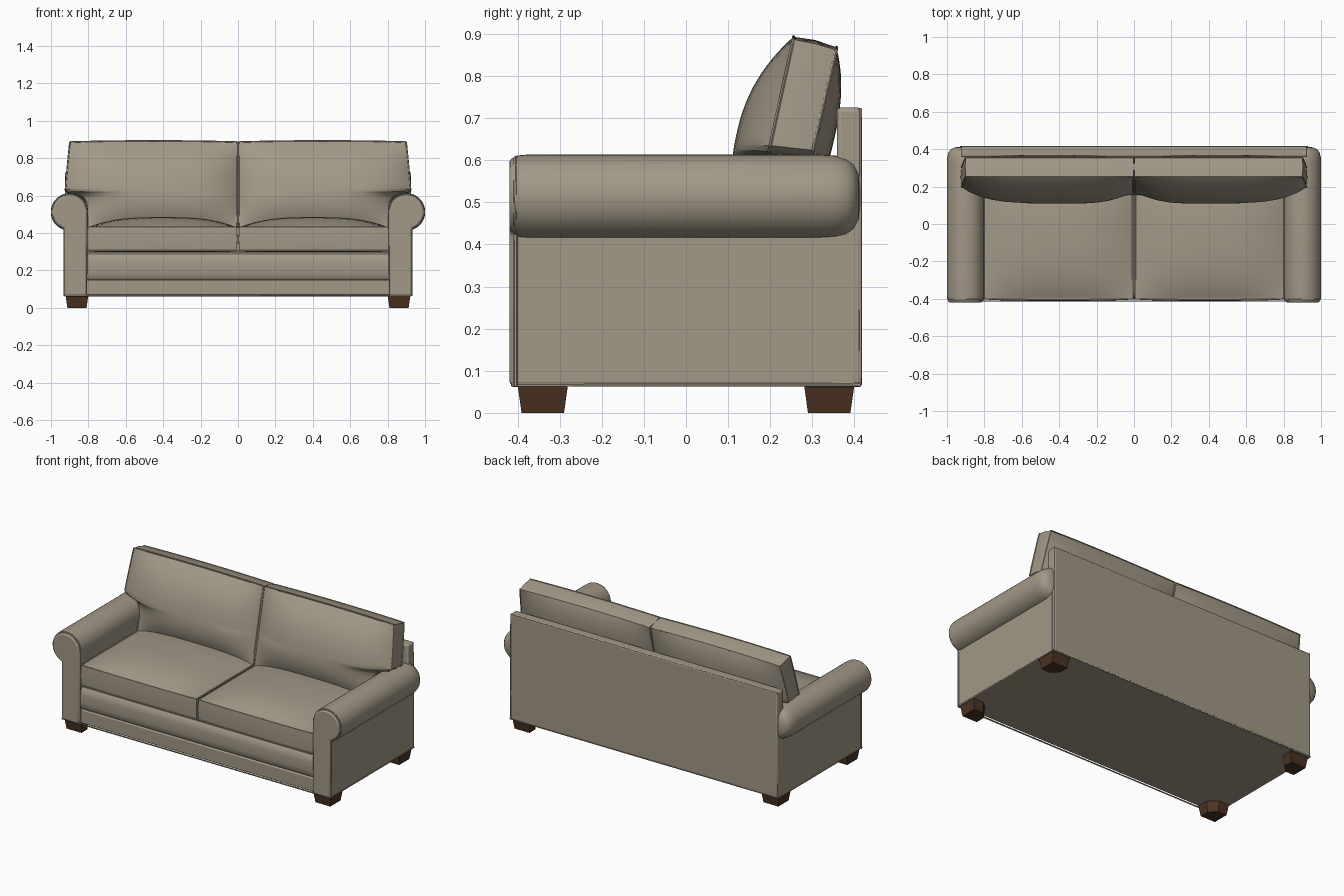
import bpy, bmesh, math
from mathutils import Vector

if "Cube" in bpy.data.objects:
    bpy.data.objects.remove(bpy.data.objects["Cube"])


def material(name, rgb):
    m = bpy.data.materials.new(name)
    m.diffuse_color = (*rgb, 1)
    m.use_nodes = True
    m.node_tree.nodes["Principled BSDF"].inputs["Base Color"].default_value = m.diffuse_color
    return m


FABRIC = material("taupe fabric", (0.36, 0.315, 0.24))
WOOD = material("dark brown wood", (0.07, 0.033, 0.016))


def finish(name, bm, mat=FABRIC, mirror=(), bevel=0):
    bmesh.ops.recalc_face_normals(bm, faces=bm.faces)
    me = bpy.data.meshes.new(name)
    bm.to_mesh(me)
    bm.free()
    ob = bpy.data.objects.new(name, me)
    bpy.context.collection.objects.link(ob)
    me.materials.append(mat)
    if bevel:
        b = ob.modifiers.new("bevel", 'BEVEL')
        b.width, b.segments, b.limit_method = bevel, 3, 'ANGLE'
    if mirror:
        m = ob.modifiers.new("mirror", 'MIRROR')
        m.use_axis = ['x' in mirror, 'y' in mirror, False]
    return ob


def loft(name, rings, **kw):
    """Skin a series of equal closed rings and cap both ends."""
    bm = bmesh.new()
    rs = [[bm.verts.new(p) for p in r] for r in rings]
    n = len(rs[0])
    for a, b in zip(rs, rs[1:]):
        for i in range(n):
            bm.faces.new((a[i], a[(i + 1) % n], b[(i + 1) % n], b[i]))
    bm.faces.new(rs[0])
    bm.faces.new(rs[-1])
    return finish(name, bm, **kw)


def box(name, x0, x1, y0, y1, z0, z1, **kw):
    ring = [(x0, y0), (x1, y0), (x1, y1), (x0, y1)]
    return loft(name, [[(x, y, z) for x, y in ring] for z in (z0, z1)], **kw)


def piping(name, pts, mirror=(), r=0.005):
    """Thin closed cord sewn along a seam."""
    pts = [Vector(p) for p in pts]
    n = len(pts)
    rings = []
    for i, p in enumerate(pts):
        t1, t0 = (pts[(i + 1) % n] - p).normalized(), (p - pts[i - 1]).normalized()
        t = (t0 + t1).normalized()
        side = t.cross(Vector((0.31, 0.47, 0.83))).normalized()
        up = t.cross(side)
        rings.append([p + r * (math.cos(a) * side + math.sin(a) * up)
                      for a in (k * math.pi / 3 for k in range(6))])
    bm = bmesh.new()
    rs = [[bm.verts.new(q) for q in ring] for ring in rings]
    for i in range(n):
        a, b = rs[i], rs[(i + 1) % n]
        # pick the twist that matches neighbouring rings best
        k = min(range(6), key=lambda s: sum(
            (a[j].co - b[(j + s) % 6].co).length for j in range(6)))
        for j in range(6):
            bm.faces.new((a[j], a[(j + 1) % 6], b[(j + 1 + k) % 6], b[(j + k) % 6]))
    return finish(name, bm, mirror=mirror)


def cushion(name, us, vs, point):
    """Two domed sheets joined by a soft band, with piped seams."""
    bm = bmesh.new()
    rims = []
    for s in (0, 1):
        g = [[bm.verts.new(point(u, v, s)) for u in us] for v in vs]
        for a, b in zip(g, g[1:]):
            for i in range(len(us) - 1):
                bm.faces.new((a[i], a[i + 1], b[i + 1], b[i]))
        rims.append(g[0][:-1] + [r[-1] for r in g[:-1]]
                    + g[-1][:0:-1] + [r[0] for r in g[:0:-1]])
    cords = [[v.co.copy() for v in rim] for rim in rims]
    c = sum((p for p in cords[0] + cords[1]), Vector()) / (2 * len(cords[0]))
    mid = []
    for a, b in zip(*cords):
        m = (a + b) / 2
        mid.append(bm.verts.new(m + (m - c).normalized() * 0.005))
    n = len(mid)
    for a, b in ((rims[0], mid), (mid, rims[1])):
        for i in range(n):
            bm.faces.new((a[i], a[(i + 1) % n], b[(i + 1) % n], b[i]))
    finish(name, bm, mirror='x')
    for s, cord in zip(("front", "rear"), cords):
        piping(f"{name}_{s}_piping", cord, 'x', 0.004)


def dome(t, n):
    return 1 - abs(t) ** n


US = [-math.cos(math.pi * i / 22) for i in range(23)]


# Seat cushions: crowned top, shallow underside
def seat_point(u, v, s):
    x = 0.405 + 0.398 * u
    y = -0.05 + 0.35 * v - (0.006 * dome(u, 4) if v < -0.99 else 0)
    d = dome(u, 3) * dome(v, 3)
    return Vector((x, y, 0.305 - 0.02 * d if s else 0.43 + 0.055 * d))


cushion("seat_cushion", US, US, seat_point)

# Back cushions: T-shaped outline (height, outer edge) that laps over the arms
OUTLINE = [(.43, .805), (.5, .805), (.565, .81), (.595, .828), (.612, .86),
           (.622, .905), (.635, .922), (.7, .917), (.8, .908), (.86, .902), (.887, .899)]
ROWS = [(a[0] + (b[0] - a[0]) * k / 3, a[1] + (b[1] - a[1]) * k / 3)
        for a, b in zip(OUTLINE, OUTLINE[1:]) for k in range(3)] + [OUTLINE[-1]]


def back_point(u, row, s):
    z, xo = row
    v = (z - 0.43) / 0.457
    x = 0.004 + (xo - 0.004) * (u + 1) / 2
    d = dome(2 * v - 1, 2.4) * dome(u, 4)
    lift = 0.006 * dome(u, 2) * v
    if s:
        return Vector((x, 0.357 + (z - 0.887) * 0.22 + 0.045 * d, z - 0.025 * v + lift))
    return Vector((x, 0.255 + (z - 0.887) * 0.22 - 0.085 * d, z + lift))


cushion("back_cushion", US, ROWS, back_point)

# Frame: base, front rails, back board
box("base", -0.82, 0.82, -0.38, 0.38, 0.064, 0.30)
box("lower_front_rail", -0.815, 0.815, -0.398, -0.36, 0.064, 0.15, bevel=0.006)
rail = [(-.36, .15), (-.39, .152), (-.398, .165), (-.402, .19), (-.402, .245),
        (-.397, .27), (-.385, .287), (-.36, .29)]
loft("upper_front_rail", [[(x, y, z) for y, z in rail] for x in (-0.815, 0.815)])
box("back_board", -0.926, 0.926, 0.358, 0.418, 0.064, 0.725, bevel=0.01)
piping("back_board_piping", [(-.922, .413, .068), (.922, .413, .068),
                             (.922, .413, .721), (-.922, .413, .721)])
piping("base_piping", [(-.926, -.412, .067), (.926, -.412, .067),
                       (.926, .413, .067), (-.926, .413, .067)])

# Arms: upright body, rolled top with a rounded rear end, piped front panel
box("arm_body", 0.808, 0.928, -0.405, 0.40, 0.064, 0.50, mirror='x')
CX, CZ = 0.901, 0.513
ROLL = [(.098, -.402), (.1, -.38), (.1, .32), (.098, .355), (.092, .38),
        (.08, .398), (.06, .409), (.03, .413)]
loft("arm_roll", [[(CX + r * math.cos(a), y, CZ + r * math.sin(a))
                   for a in (2 * math.pi * k / 40 for k in range(40))]
                  for r, y in ROLL], mirror='x')
arc = [math.radians(-72 + 252 * k / 28) for k in range(29)]
panel = [(0.81, 0.066), (0.929, 0.066), (0.929, 0.40)] + \
        [(CX + 0.092 * math.cos(a), CZ + 0.092 * math.sin(a)) for a in arc]
loft("arm_front_panel", [[(x, y, z) for x, z in panel] for y in (-0.395, -0.419)],
     mirror='x', bevel=0.009)
piping("arm_front_piping", [(x, -0.405, z) for x, z in panel], 'x')

# Legs: tapered blocks with the inner corner cut off
foot = [(.80, -.40), (.922, -.40), (.922, -.28), (.85, -.28), (.80, -.33)]
loft("leg", [[(.861 + (x - .861) * k, -.34 + (y + .34) * k, z) for x, y in foot]
             for z, k in ((0, 0.84), (0.068, 1))], mat=WOOD, mirror='xy')

# Smooth shading with sharp edges kept
for ob in bpy.context.collection.objects:
    ob.select_set(True)
    bpy.context.view_layer.objects.active = ob
bpy.ops.object.shade_smooth_by_angle(angle=math.radians(35))
